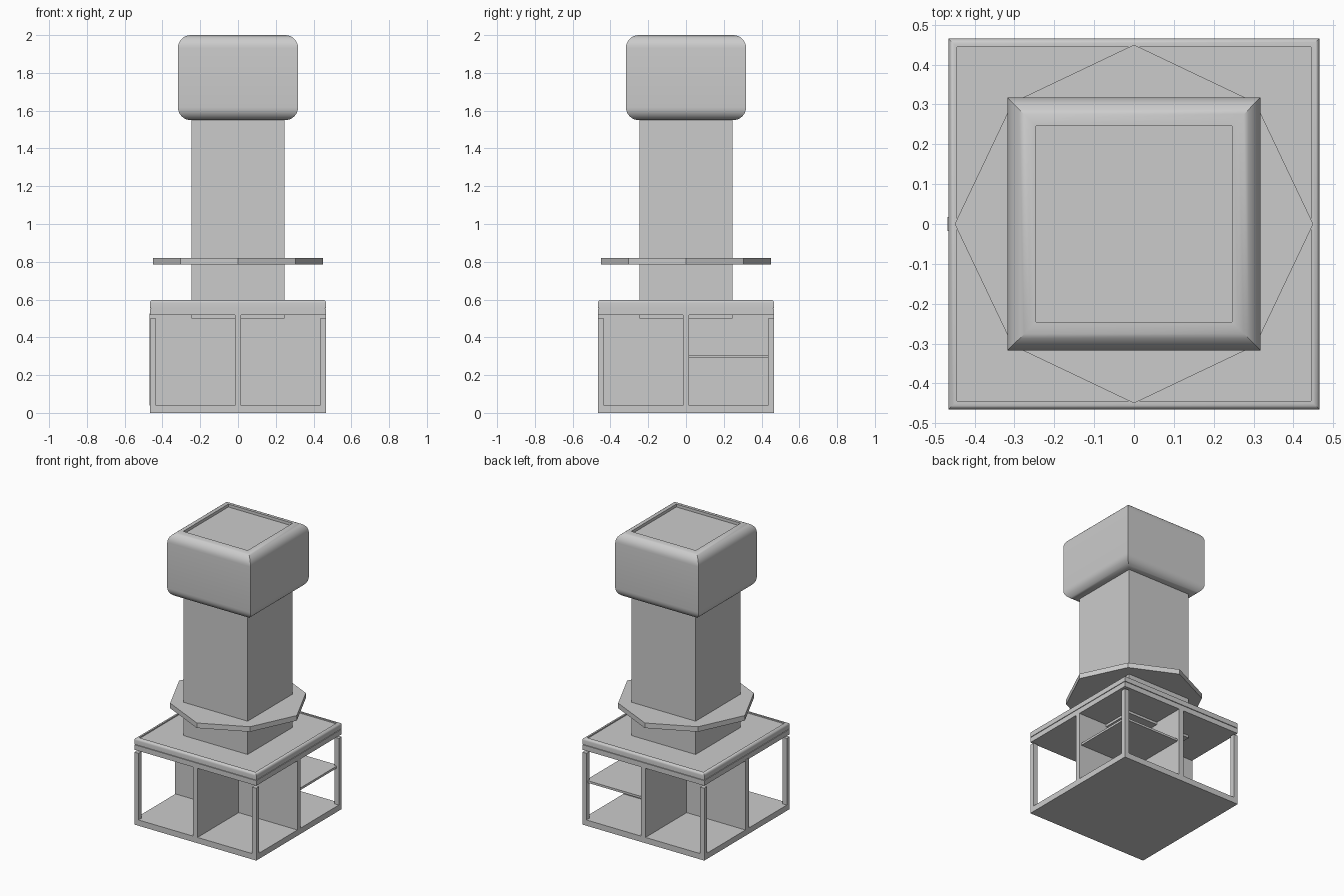
import bpy, bmesh, math

if "Cube" in bpy.data.objects:
    bpy.data.objects.remove(bpy.data.objects["Cube"])


def finish(name, bm, smooth=False):
    bmesh.ops.recalc_face_normals(bm, faces=bm.faces)
    me = bpy.data.meshes.new(name)
    bm.to_mesh(me)
    bm.free()
    ob = bpy.data.objects.new(name, me)
    bpy.context.collection.objects.link(ob)
    if smooth:
        bpy.context.view_layer.objects.active = ob
        ob.select_set(True)
        bpy.ops.object.shade_smooth_by_angle(angle=math.radians(35))
        ob.select_set(False)
    return ob


def box(name, x0, x1, y0, y1, z0, z1):
    bm = bmesh.new()
    bmesh.ops.create_cube(bm, size=1)
    for v in bm.verts:
        v.co = (x1 if v.co.x > 0 else x0, y1 if v.co.y > 0 else y0, z1 if v.co.z > 0 else z0)
    return finish(name, bm)


def stack(name, profile, outline, smooth=False):
    """Sweep (scale, z) profile around a plan outline and cap both ends."""
    bm = bmesh.new()
    rings = [[bm.verts.new((x * s, y * s, z)) for x, y in outline] for s, z in profile]
    n = len(outline)
    for a, b in zip(rings, rings[1:]):
        for i in range(n):
            j = (i + 1) % n
            bm.faces.new((a[i], a[j], b[j], b[i]))
    bm.faces.new(rings[0][::-1])
    bm.faces.new(rings[-1])
    return finish(name, bm, smooth)


SQUARE = [(-1, -1), (1, -1), (1, 1), (-1, 1)]
OCTAGON = [(0.45, 0), (0.305, 0.305), (0, 0.45), (-0.305, 0.305),
           (-0.45, 0), (-0.305, -0.305), (0, -0.45), (0.305, -0.305)]
H = 0.466

# Open cabinet base: floor, cross dividers, corner posts, one shelf
box("base_floor", -H, H, -H, H, 0, 0.04)
box("divider_x", -0.468, H, -0.017, 0.017, 0.04, 0.525)
box("divider_y", -0.017, 0.017, -H, H, 0.04, 0.525)
for sx, lx in ((-1, "left"), (1, "right")):
    for sy, ly in ((-1, "front"), (1, "back")):
        x, y = sx * 0.45, sy * 0.45
        box(f"{ly}_{lx}_post", x - 0.016, x + 0.016, y - 0.016, y + 0.016, 0.04, 0.5)
box("shelf", 0.017, 0.45, 0.017, 0.45, 0.29, 0.305)

# Counter: lower slab and upper slab with a rounded rim and shallow recess
stack("counter_lower", [(H, 0.517), (H, 0.552)], SQUARE)
rim = [(0.46, 0.55), (0.46, 0.556), (H, 0.556)]
for i in range(5):
    a = math.radians(22.5 * i)
    rim.append((0.451 + 0.015 * math.cos(a), 0.583 + 0.015 * math.sin(a)))
rim += [(0.444, 0.598), (0.444, 0.59)]
stack("counter_top", rim, SQUARE, True)

# Square column and eight-sided collar
stack("column", [(0.246, 0.5), (0.246, 1.6)], SQUARE)
stack("collar", [(1, 0.785), (1, 0.82)], OCTAGON)

# Head block: rounded above and below, mitred corners, recessed top
r = 0.068
head = [(0.246, 1.55)]
for zc, a0 in ((1.55 + r, -90), (2.0 - r, 0)):
    for i in range(9):
        a = math.radians(a0 + 11.25 * i)
        head.append((0.25 + r * math.cos(a), zc + r * math.sin(a)))
head += [(0.246, 2.0), (0.246, 1.98)]
stack("head_block", head, SQUARE, True)
